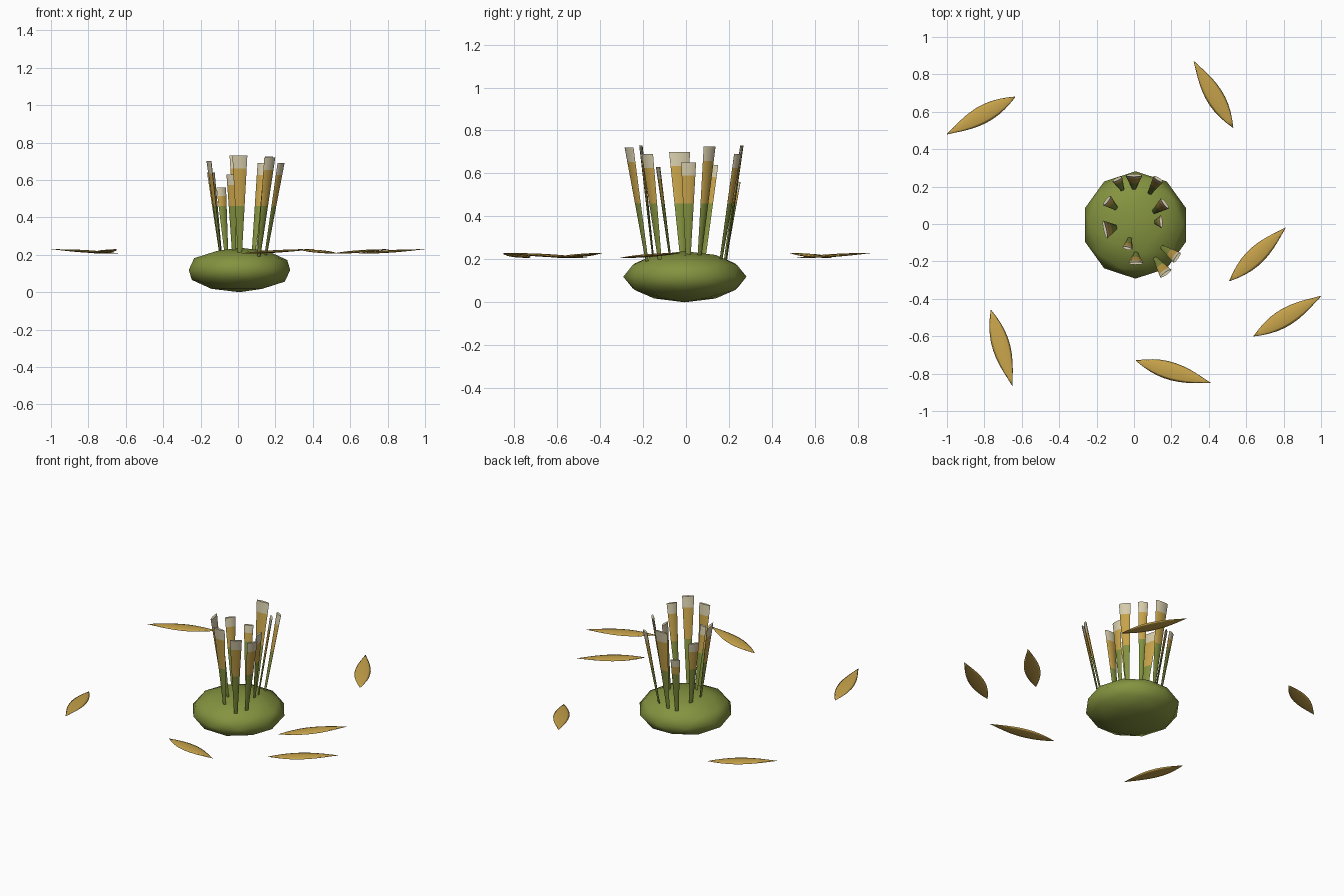
import bpy, bmesh, math
from mathutils import Vector

if "Cube" in bpy.data.objects:
    bpy.data.objects.remove(bpy.data.objects["Cube"], do_unlink=True)


def material(name, color):
    m = bpy.data.materials.new(name)
    m.use_nodes = True
    m.diffuse_color = (*color, 1)
    m.node_tree.nodes["Principled BSDF"].inputs["Base Color"].default_value = (*color, 1)
    return m


GREEN = material("moss green", (0.23, 0.29, 0.05))
GOLD = material("straw gold", (0.58, 0.37, 0.07))
PALE = material("pale cream", (0.68, 0.61, 0.41))


def finish(bm, name, mats, angle):
    bmesh.ops.recalc_face_normals(bm, faces=bm.faces)
    me = bpy.data.meshes.new(name)
    bm.to_mesh(me)
    bm.free()
    for m in mats:
        me.materials.append(m)
    ob = bpy.data.objects.new(name, me)
    bpy.context.collection.objects.link(ob)
    bpy.ops.object.select_all(action='DESELECT')
    ob.select_set(True)
    bpy.context.view_layer.objects.active = ob
    bpy.ops.object.shade_smooth_by_angle(angle=math.radians(angle))
    return ob


def lens_loft(name, sections, side, up, mats, angle, sides=8):
    """Skin flat oval sections: (centre, half width, half thickness, material index)."""
    bm = bmesh.new()
    rings = []
    for c, w, h, _ in sections:
        rings.append([bm.verts.new(c + side * (w * math.cos(a)) + up * (h * math.sin(a)))
                      for a in (math.tau * i / sides for i in range(sides))])
    for k in range(len(rings) - 1):
        for i in range(sides):
            j = (i + 1) % sides
            f = bm.faces.new((rings[k][i], rings[k][j], rings[k + 1][j], rings[k + 1][i]))
            f.material_index = sections[k][3]
    bm.faces.new(rings[0][::-1])
    bm.faces.new(rings[-1]).material_index = sections[-1][3]
    return finish(bm, name, mats, angle)


# Rounded low-poly base
bm = bmesh.new()
bmesh.ops.create_icosphere(bm, subdivisions=2, radius=1)
for v in bm.verts:
    v.co = Vector((0.285 * v.co.x + 0.008, 0.287 * v.co.y - 0.005, 0.119 * (v.co.z + 1)))
finish(bm, "base", [GREEN], 180)

# Upright tapered blades: foot x, y, tip x, y, z, tip width
BLADES = [
    (0.00, 0.185, 0.00, 0.26, 0.73, 0.09),
    (0.08, 0.16, 0.13, 0.24, 0.69, 0.06),
    (-0.06, 0.18, -0.09, 0.24, 0.56, 0.058),
    (-0.09, 0.08, -0.145, 0.125, 0.64, 0.065),
    (0.10, 0.06, 0.165, 0.11, 0.725, 0.07),
    (0.11, 0.01, 0.145, 0.012, 0.65, 0.07),
    (-0.09, -0.015, -0.155, -0.03, 0.70, 0.10),
    (-0.02, -0.07, -0.035, -0.13, 0.63, 0.055),
    (0.01, -0.15, 0.01, -0.21, 0.73, 0.08),
    (0.11, -0.18, 0.17, -0.265, 0.72, 0.072),
    (0.145, -0.12, 0.23, -0.18, 0.69, 0.065),
]
FOOT_Z = 0.18
for n, (x0, y0, x1, y1, top, width) in enumerate(BLADES):
    foot, tip = Vector((x0, y0, FOOT_Z)), Vector((x1, y1, top))
    out = Vector((x1 - x0, y1 - y0, 0)).normalized()
    side = Vector((-out.y, out.x, 0))
    cap = top - 0.13 * (top - 0.2)
    sections = []
    for z, mat in ((FOOT_Z, 0), (0.46, 1), (cap, 2), (top, 2)):
        t = (z - FOOT_Z) / (top - FOOT_Z)
        w = 0.01 + (width / 2 - 0.01) * t
        sections.append((foot.lerp(tip, t), w, 0.004 + 0.004 * t, mat))
    lens_loft(f"blade_{n + 1}", sections, side, out, [GREEN, GOLD, PALE], 70)

# Scattered floating leaves: low end x, y, raised tip x, y
LEAVES = [
    (-0.635, 0.68, -1.0, 0.48),
    (0.53, 0.515, 0.32, 0.87),
    (0.51, -0.305, 0.81, -0.02),
    (0.64, -0.6, 1.0, -0.385),
    (0.01, -0.73, 0.41, -0.85),
    (-0.765, -0.46, -0.65, -0.865),
]
STEPS = 10
for n, (x0, y0, x1, y1) in enumerate(LEAVES):
    low, tip = Vector((x0, y0, 0.207)), Vector((x1, y1, 0.23))
    side = Vector((y0 - y1, x1 - x0, 0)).normalized()
    up = (tip - low).normalized().cross(side)
    sections = []
    for k in range(STEPS + 1):
        t = k / STEPS
        swell = max(math.sin(math.pi * t ** 0.9), 0.03)
        sections.append((low.lerp(tip, t), 0.048 * swell, 0.007 * swell, 0))
    lens_loft(f"leaf_{n + 1}", sections, side, up, [GOLD], 180)
